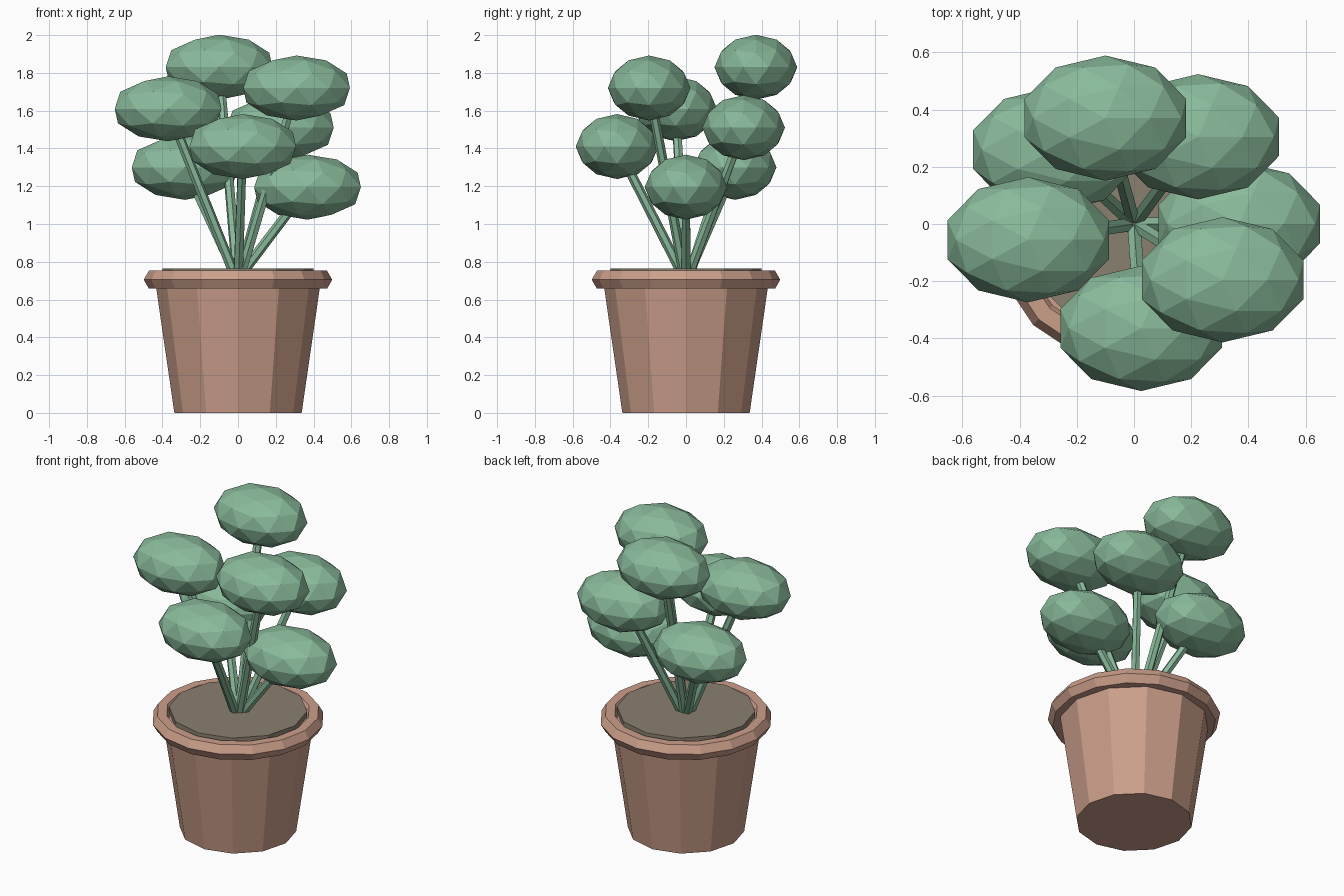
import bpy, bmesh, math
from mathutils import Vector

if "Cube" in bpy.data.objects:
    bpy.data.objects.remove(bpy.data.objects["Cube"])


def material(name, rgb):
    m = bpy.data.materials.new(name)
    m.diffuse_color = (*rgb, 1)
    m.use_nodes = True
    m.node_tree.nodes["Principled BSDF"].inputs["Base Color"].default_value = m.diffuse_color
    return m


clay = material("terracotta", (0.60, 0.345, 0.255))
earth = material("soil brown", (0.255, 0.215, 0.16))
green = material("leaf green", (0.25, 0.49, 0.325))


def finish(name, bm, mat):
    bmesh.ops.recalc_face_normals(bm, faces=bm.faces)
    me = bpy.data.meshes.new(name)
    bm.to_mesh(me)
    bm.free()
    me.materials.append(mat)
    ob = bpy.data.objects.new(name, me)
    bpy.context.collection.objects.link(ob)
    return ob


def lathe(name, profile, sides, mat, closed=False):
    """Turn an (r, z) profile about z; open profiles get flat caps."""
    bm = bmesh.new()
    rings = []
    for r, z in profile:
        angles = [2 * math.pi * i / sides for i in range(sides)]
        rings.append([bm.verts.new((r * math.cos(a), r * math.sin(a), z)) for a in angles])
    pairs = list(zip(rings, rings[1:]))
    if closed:
        pairs.append((rings[-1], rings[0]))
    else:
        bm.faces.new(rings[0])
        bm.faces.new(rings[-1])
    for lo, hi in pairs:
        for i in range(sides):
            j = (i + 1) % sides
            bm.faces.new((lo[i], lo[j], hi[j], hi[i]))
    return finish(name, bm, mat)


# Pot: tapered body, six-sided rolled rim, soil disc
lathe("pot_body", [(0.337, 0), (0.443, 0.73)], 12, clay)
hexagon = [(0.444 + 0.055 * math.cos(k * math.pi / 3),
            0.705 + 0.055 * math.sin(k * math.pi / 3)) for k in range(6)]
lathe("pot_rim", hexagon, 16, clay, closed=True)
lathe("soil", [(0.40, 0.70), (0.40, 0.765)], 12, earth)

# Leaf clumps on straight stems fanning out from the soil
leaves = [(-0.10, 0.37, 1.83), (0.31, -0.195, 1.72), (-0.37, -0.055, 1.61),
          (0.025, -0.365, 1.41), (0.368, 0.0, 1.195), (-0.28, 0.26, 1.30),
          (0.224, 0.305, 1.51)]
for n, pos in enumerate(leaves, 1):
    top = Vector(pos)
    base = Vector((top.x * 0.06, top.y * 0.06, 0.74))
    axis = top - base

    bm = bmesh.new()
    bmesh.ops.create_cone(bm, cap_ends=True, segments=6, radius1=0.027,
                          radius2=0.025, depth=axis.length)
    bmesh.ops.rotate(bm, verts=bm.verts,
                     matrix=axis.to_track_quat('Z', 'Y').to_matrix())
    bmesh.ops.translate(bm, verts=bm.verts, vec=(base + top) / 2)
    finish(f"stem_{n}", bm, green)

    bm = bmesh.new()
    bmesh.ops.create_icosphere(bm, subdivisions=2, radius=1)
    bmesh.ops.scale(bm, verts=bm.verts, vec=(0.297, 0.219, 0.172))
    bmesh.ops.translate(bm, verts=bm.verts, vec=top)
    finish(f"leaf_clump_{n}", bm, green)
